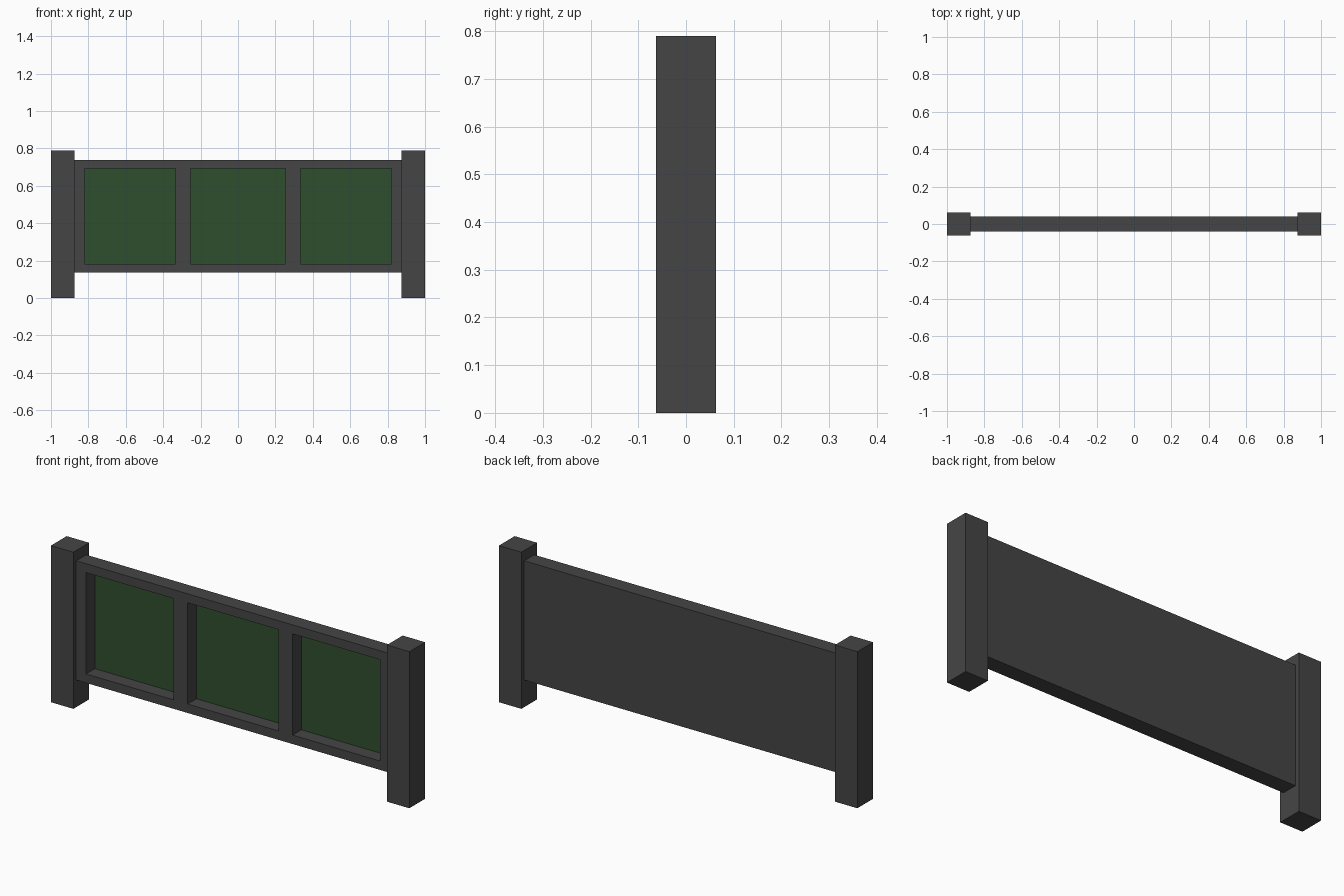
import bpy
import bmesh
from mathutils import Matrix, Vector

cube = bpy.data.objects.get("Cube")
if cube:
    bpy.data.objects.remove(cube, do_unlink=True)


def make_material(name, color):
    mat = bpy.data.materials.new(name)
    mat.use_nodes = True
    mat.diffuse_color = color
    mat.node_tree.nodes["Principled BSDF"].inputs["Base Color"].default_value = color
    return mat


def box_bmesh(size, center):
    bm = bmesh.new()
    matrix = Matrix.Translation(center) @ Matrix.Diagonal((*size, 1))
    bmesh.ops.create_cube(bm, size=1, matrix=matrix)
    return bm


def finish(bm, name, materials):
    mesh = bpy.data.meshes.new(name)
    bm.to_mesh(mesh)
    bm.free()
    for mat in materials:
        mesh.materials.append(mat)
    obj = bpy.data.objects.new(name, mesh)
    bpy.context.collection.objects.link(obj)
    return obj


gray = make_material("dark_gray", (0.06, 0.06, 0.06, 1))
green = make_material("dark_green", (0.028, 0.078, 0.028, 1))

# Square end posts
post_width, post_height = 0.125, 0.79
for side, name in ((1, "left_post"), (-1, "right_post")):
    center = (side * (1 - post_width / 2), 0, post_height / 2)
    finish(box_bmesh((post_width, post_width, post_height), center), name, [gray])

# Barrier panel spanning the posts
bottom, top, depth = 0.137, 0.738, 0.08
span = 2 * (1 - post_width)
bm = box_bmesh((span, depth, top - bottom), (0, 0, (top + bottom) / 2))

# Cut the window outlines into the panel
windows_x = [(-0.82, -0.333), (-0.253, 0.253), (0.333, 0.82)]
window_bottom, window_top = 0.182, 0.693
cuts = [(Vector((x, 0, 0)), Vector((1, 0, 0))) for pair in windows_x for x in pair]
cuts += [(Vector((0, 0, z)), Vector((0, 0, 1))) for z in (window_bottom, window_top)]
for point, normal in cuts:
    bmesh.ops.bisect_plane(bm, geom=bm.verts[:] + bm.edges[:] + bm.faces[:],
                           plane_co=point, plane_no=normal)


def is_window(face):
    c = face.calc_center_median()
    return (face.normal.y < -0.9 and window_bottom < c.z < window_top
            and any(a < c.x < b for a, b in windows_x))


# Sink the windows and colour their floors green
bm.normal_update()
windows = [f for f in bm.faces if is_window(f)]
bmesh.ops.inset_individual(bm, faces=windows, thickness=0, depth=-0.07)
for face in windows:
    face.material_index = 1
finish(bm, "barrier_panel", [gray, green])
